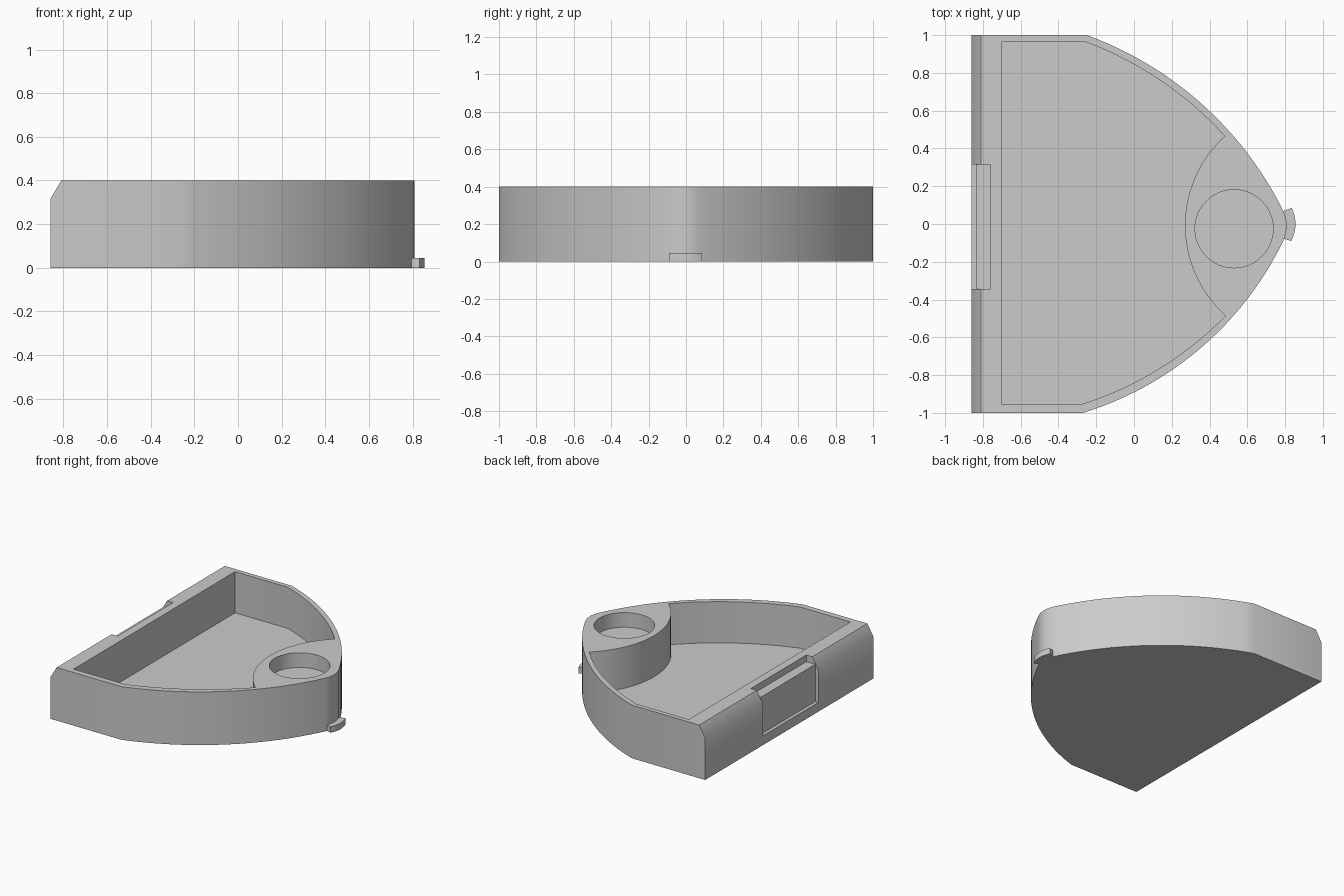
import bpy, bmesh, math

if "Cube" in bpy.data.objects:
    bpy.data.objects.remove(bpy.data.objects["Cube"], do_unlink=True)

grey = bpy.data.materials.new("plain grey")
grey.use_nodes = True
COLOUR = (0.6, 0.6, 0.6, 1)
grey.diffuse_color = COLOUR
grey.node_tree.nodes["Principled BSDF"].inputs["Base Color"].default_value = COLOUR


def arc(a, b, c, n):
    """Points along the circle through a, b and c (less than a half turn)."""
    a, b, c = complex(*a), complex(*b), complex(*c)
    w = (c - a) / (b - a)
    o = a + (b - a) * (w - abs(w) ** 2) / (2j * w.imag)
    turn = (c - o) / (a - o)
    sweep = math.atan2(turn.imag, turn.real)
    pts = []
    for i in range(n + 1):
        t = sweep * i / n
        p = o + (a - o) * complex(math.cos(t), math.sin(t))
        pts.append((p.real, p.imag))
    return pts


def prism(name, pts, lo, hi, along_y=False):
    """Extrude a flat profile along z, or an x-z profile along y."""
    bm = bmesh.new()
    place = (lambda u, v: (u, lo, v)) if along_y else (lambda u, v: (u, v, lo))
    face = bm.faces.new([bm.verts.new(place(u, v)) for u, v in pts])
    new = bmesh.ops.extrude_face_region(bm, geom=[face])["geom"]
    shift = (0, hi - lo, 0) if along_y else (0, 0, hi - lo)
    bmesh.ops.translate(bm, vec=shift,
                        verts=[v for v in new if isinstance(v, bmesh.types.BMVert)])
    bmesh.ops.recalc_face_normals(bm, faces=bm.faces)
    mesh = bpy.data.meshes.new(name)
    bm.to_mesh(mesh)
    bm.free()
    mesh.materials.append(grey)
    obj = bpy.data.objects.new(name, mesh)
    bpy.context.collection.objects.link(obj)
    return obj


def activate(obj):
    bpy.ops.object.select_all(action='DESELECT')
    obj.select_set(True)
    bpy.context.view_layer.objects.active = obj


def cut(obj, cutter):
    activate(obj)
    mod = obj.modifiers.new("cut", 'BOOLEAN')
    mod.operation, mod.solver, mod.object = 'DIFFERENCE', 'EXACT', cutter
    bpy.ops.object.modifier_apply(modifier=mod.name)
    bpy.data.objects.remove(cutter, do_unlink=True)


# Tray body: straight back, two bowed sides and a rounded nose
outline = [(-0.86, -1), (-0.86, 1)]
outline += arc((-0.25, 1), (0.505, 0.49), (0.79, 0.07), 24)
outline += arc((0.79, 0.07), (0.808, -0.01), (0.79, -0.09), 8)[1:-1]
outline += arc((0.79, -0.09), (0.505, -0.51), (-0.27, -1), 24)
tray = prism("tray_body", outline, 0, 0.4)

# Main pocket, bounded at the nose by the curved cup pedestal
pocket = [(-0.7, -0.955), (-0.7, 0.965)]
pocket += arc((-0.26, 0.965), (0.14, 0.76), (0.48, 0.465), 18)
pocket += arc((0.48, 0.465), (0.27, -0.01), (0.485, -0.485), 28)[1:-1]
pocket += arc((0.485, -0.485), (0.131, -0.767), (-0.28, -0.955), 18)
cut(tray, prism("pocket_cutter", pocket, 0.09, 0.6))

# Round cup hole
ring = [i * math.tau / 48 for i in range(48)]
hole = [(0.53 + 0.207 * math.cos(t), -0.025 + 0.207 * math.sin(t)) for t in ring]
cut(tray, prism("cup_cutter", hole, 0.29, 0.6))

# Chamfer along the top of the straight wall
wedge = [(-0.86, 0.315), (-0.81, 0.4), (-0.81, 0.5), (-0.95, 0.5), (-0.95, 0.315)]
cut(tray, prism("chamfer_cutter", wedge, -1.1, 1.1, True))

# Stepped recess for a latch in the straight wall
step = [(-0.95, 0.07), (-0.835, 0.07), (-0.835, 0.35),
        (-0.76, 0.35), (-0.76, 0.5), (-0.95, 0.5)]
cut(tray, prism("recess_cutter", step, -0.345, 0.315, True))

# Small curved tab at the foot of the nose
tab_outline = arc((0.835, 0.085), (0.855, -0.005), (0.832, -0.09), 10)
tab_outline += arc((0.785, -0.075), (0.795, -0.005), (0.787, 0.068), 6)
tab = prism("nose_tab", tab_outline, 0, 0.045)

for obj in (tray, tab):
    activate(obj)
    bpy.ops.object.shade_smooth_by_angle(angle=math.radians(35))
